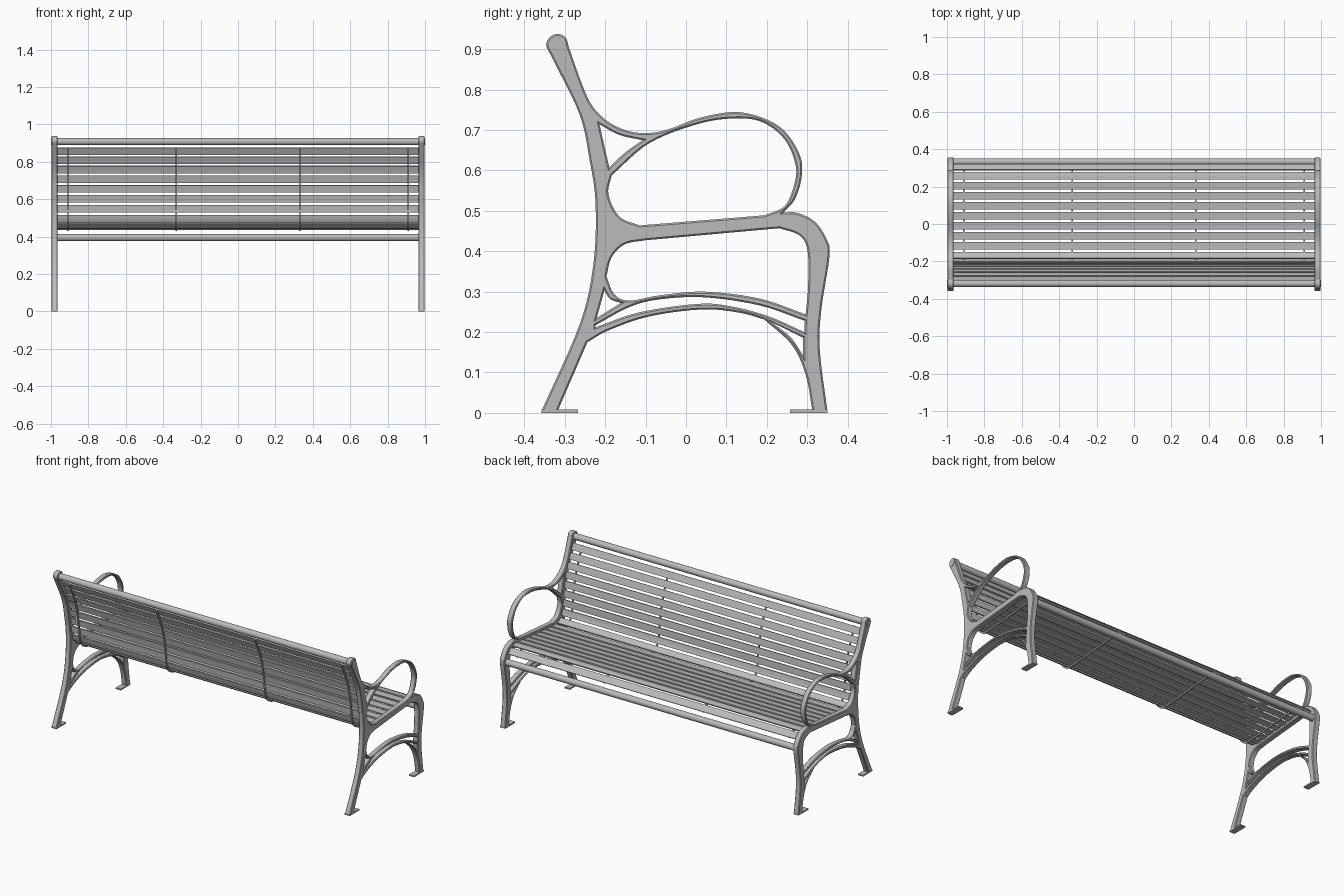
import bpy, bmesh
from math import pi
from mathutils import Vector

cube = bpy.data.objects.get("Cube")
if cube:
    bpy.data.objects.remove(cube)

metal = bpy.data.materials.new("grey_metal")
metal.use_nodes = True
GREY = (0.5, 0.5, 0.5, 1)
metal.diffuse_color = GREY
metal.node_tree.nodes["Principled BSDF"].inputs["Base Color"].default_value = GREY


def smooth(points, steps=6):
    """Catmull-Rom curve through (y, z) points given in thousandths."""
    p = [Vector(q) / 1000 for q in points]
    if len(p) < 3:
        return p
    p = [2 * p[0] - p[1]] + p + [2 * p[-1] - p[-2]]
    out = []
    for a, b, c, d in zip(p, p[1:], p[2:], p[3:]):
        for i in range(steps):
            t = i / steps
            out.append(0.5 * (2 * b + (c - a) * t + (2 * a - 5 * b + 4 * c - d) * t * t
                              + (3 * b - a - 3 * c + d) * t ** 3))
    return out + [p[-2]]


def outline(*segments):
    """Closed loop of smooth segments meeting at corners."""
    loop = []
    for seg in segments:
        for q in smooth(seg):
            if not loop or (q - loop[-1]).length > 0.0005:
                loop.append(q)
    if (loop[0] - loop[-1]).length < 0.0005:
        loop.pop()
    return loop


def finish(obj):
    bpy.ops.object.select_all(action='DESELECT')
    obj.select_set(True)
    bpy.context.view_layer.objects.active = obj
    if obj.type == 'CURVE':
        bpy.ops.object.convert(target='MESH')
    bpy.ops.object.shade_smooth_by_angle(angle=pi / 6)


def prism(name, profile, x0, x1):
    """Extrude a (y, z) profile from x0 to x1."""
    bm = bmesh.new()
    face = bm.faces.new([bm.verts.new((x0, q[0], q[1])) for q in profile])
    moved = bmesh.ops.extrude_face_region(bm, geom=[face])["geom"]
    verts = [v for v in moved if isinstance(v, bmesh.types.BMVert)]
    bmesh.ops.translate(bm, verts=verts, vec=(x1 - x0, 0, 0))
    bmesh.ops.recalc_face_normals(bm, faces=bm.faces)
    mesh = bpy.data.meshes.new(name)
    bm.to_mesh(mesh)
    bm.free()
    mesh.materials.append(metal)
    obj = bpy.data.objects.new(name, mesh)
    bpy.context.collection.objects.link(obj)
    finish(obj)


# Cast side frame: silhouette and openings
silhouette = outline(
    [(-358, 4), (-263, 220), (-229, 370), (-224, 520), (-239, 628), (-264, 740), (-334, 884)],
    [(-334, 884), (-346, 910), (-337, 930), (-318, 938), (-298, 929), (-290, 905)],
    [(-290, 905), (-254, 805), (-229, 756), (-190, 719), (-140, 697), (-90, 693), (-40, 703),
     (40, 732), (137, 744), (231, 709), (281, 640), (286, 583), (269, 528), (241, 496)],
    [(241, 496), (275, 495), (318, 474), (348, 430), (355, 387), (335, 256), (331, 157), (350, 4)],
    [(313, 4), (296, 95), (262, 168), (194, 231)],
    [(194, 231), (132, 248), (40, 256), (-90, 239), (-190, 205), (-244, 175)],
    [(-244, 175), (-318, 4)])
arm_opening = outline(
    [(-115, 464), (194, 489)],
    [(194, 489), (244, 512), (268, 566), (271, 615), (244, 677), (190, 719), (125, 729),
     (33, 716), (-90, 668), (-184, 588)],
    [(-184, 588), (-192, 541), (-165, 486), (-115, 464)])
arm_gusset = outline(
    [(-214, 714), (-165, 688), (-108, 675)],
    [(-108, 675), (-150, 645), (-190, 608)],
    [(-190, 608), (-202, 660), (-214, 714)])
under_seat = outline(
    [(-197, 338), (-184, 385), (-152, 417), (-103, 427)],
    [(-103, 427), (231, 457)],
    [(231, 457), (281, 439), (301, 400), (302, 310), (296, 244)],
    [(296, 244), (182, 283), (46, 300), (-65, 291), (-140, 278), (-177, 293), (-197, 338)])
arch_gap = outline(
    [(-224, 217), (-140, 262), (-65, 281), (46, 286), (182, 266), (294, 228)],
    [(294, 228), (293, 200)],
    [(293, 200), (207, 238), (120, 262), (33, 270), (-115, 249), (-224, 212)])
rear_gusset = outline([(-202, 303), (-188, 282), (-162, 272)], [(-162, 272), (-221, 235)],
                      [(-221, 235), (-202, 303)])
front_gusset = outline([(215, 223), (290, 186)], [(290, 186), (290, 142)],
                       [(290, 142), (260, 186), (215, 223)])

FRAME_X, FRAME_HALF, BEVEL = 0.981, 0.017, 0.004
for side, sign in (("left", 1), ("right", -1)):
    curve = bpy.data.curves.new(side + "_frame", 'CURVE')
    curve.dimensions = '2D'
    curve.fill_mode = 'BOTH'
    curve.extrude = FRAME_HALF - BEVEL
    curve.bevel_depth = BEVEL
    curve.bevel_resolution = 0
    curve.offset = -BEVEL
    for loop in (silhouette, arm_opening, arm_gusset, under_seat, arch_gap,
                 rear_gusset, front_gusset):
        spline = curve.splines.new('POLY')
        spline.points.add(len(loop) - 1)
        for point, q in zip(spline.points, loop):
            point.co = (q.x, q.y, 0, 1)
        spline.use_cyclic_u = True
    curve.materials.append(metal)
    frame = bpy.data.objects.new(side + "_frame", curve)
    frame.rotation_euler = (pi / 2, 0, pi / 2)
    frame.location.x = sign * FRAME_X
    bpy.context.collection.objects.link(frame)
    finish(frame)

    # Foot plates
    for end, y0, y1 in (("rear", -0.358, -0.267), ("front", 0.257, 0.35)):
        prism(f"{side}_{end}_foot", [(y0, 0), (y1, 0), (y1, 0.008), (y0, 0.008)],
              sign * FRAME_X - FRAME_HALF, sign * FRAME_X + FRAME_HALF)

# Round rails along the top of the back and the front of the seat
for name, y, z, half in (("top_rail", -0.318, 0.908, 1.0), ("front_rail", 0.332, 0.395, 0.985)):
    bpy.ops.mesh.primitive_cylinder_add(vertices=32, radius=0.019, depth=2 * half,
                                        location=(0, y, z), rotation=(0, pi / 2, 0))
    rail = bpy.context.object
    rail.name = name
    rail.data.materials.append(metal)
    finish(rail)

# Seat and back follow one continuous path
path = smooth([(-303, 875), (-270, 805), (-243, 735), (-224, 655), (-210, 570), (-205, 520),
               (-190, 475), (-155, 448), (-105, 445), (0, 454), (120, 465), (230, 476),
               (285, 468), (318, 438)], 12)
lengths = [0]
for a, b in zip(path, path[1:]):
    lengths.append(lengths[-1] + (b - a).length)
total = lengths[-1]


def at(s):
    """Position and upward normal at a distance along the path."""
    i = max(k for k in range(len(path) - 1) if lengths[k] <= s)
    step = path[i + 1] - path[i]
    d = step.normalized()
    return path[i] + d * (s - lengths[i]), Vector((-d.y, d.x))


def band(s0, s1, low, high, count):
    """Closed profile hugging the path between two distances."""
    samples = [at(s0 + (s1 - s0) * i / count) for i in range(count + 1)]
    return [p + n * high for p, n in samples] + [p + n * low for p, n in reversed(samples)]


SLATS, WIDTH = 18, 0.04
pitch = (total - WIDTH) / (SLATS - 1)
for i in range(SLATS):
    start = min(i * pitch, total - WIDTH)
    prism(f"slat_{i + 1}", band(start, start + WIDTH, -0.004, 0.004, 4), -0.968, 0.968)

# Thin support straps behind the slats
for i, x in enumerate((-0.91, -0.33, 0.33, 0.91)):
    prism(f"strap_{i + 1}", band(0, total, -0.012, -0.004, 60), x - 0.004, x + 0.004)
